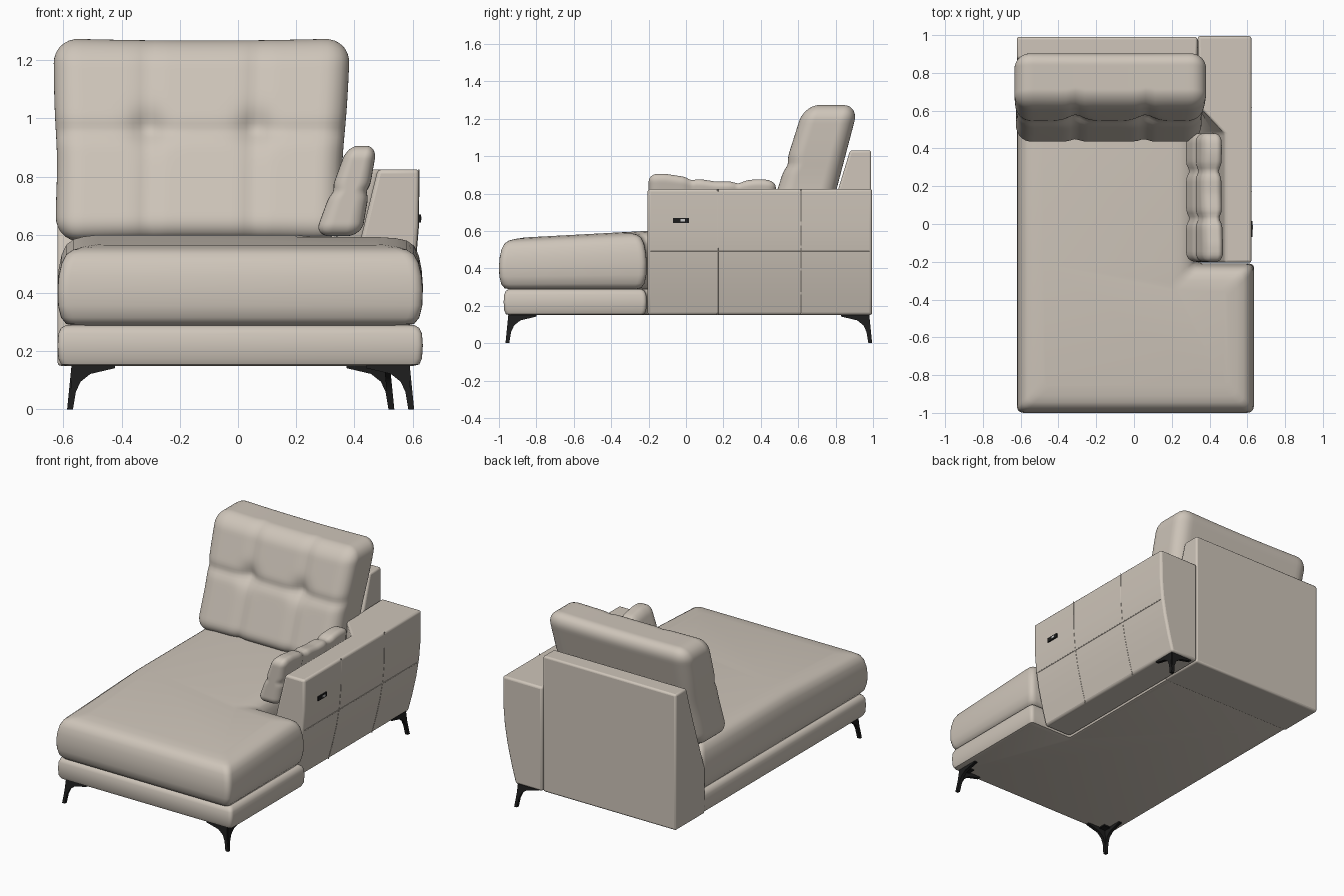
import bpy, bmesh, math
from mathutils import Vector

cube = bpy.data.objects.get("Cube")
if cube:
    bpy.data.objects.remove(cube, do_unlink=True)


def material(name, rgb, rough):
    m = bpy.data.materials.new(name)
    m.use_nodes = True
    m.diffuse_color = (*rgb, 1)
    bsdf = m.node_tree.nodes["Principled BSDF"]
    bsdf.inputs["Base Color"].default_value = (*rgb, 1)
    bsdf.inputs["Roughness"].default_value = rough
    return m


LEATHER = material("beige leather", (0.62, 0.56, 0.49), 0.6)
BLACK = material("black metal", (0.012, 0.012, 0.012), 0.5)
SILVER = material("silver", (0.6, 0.6, 0.6), 0.4)


def finish(name, bm, mat, bevel=0, angle=40):
    bmesh.ops.recalc_face_normals(bm, faces=bm.faces)
    me = bpy.data.meshes.new(name)
    bm.to_mesh(me)
    bm.free()
    me.materials.append(mat)
    ob = bpy.data.objects.new(name, me)
    bpy.context.collection.objects.link(ob)
    if bevel:
        mod = ob.modifiers.new("soft edges", "BEVEL")
        mod.width, mod.segments = bevel, 3
        mod.limit_method, mod.angle_limit = "ANGLE", math.radians(35)
    bpy.ops.object.select_all(action="DESELECT")
    ob.select_set(True)
    bpy.context.view_layer.objects.active = ob
    bpy.ops.object.shade_smooth_by_angle(angle=math.radians(angle))
    return ob


def loft(name, sections, mat, bevel=0, angle=40, cut_y=None, deform=None):
    """Skin a list of closed rings that have equal point counts."""
    bm = bmesh.new()
    rings = [[bm.verts.new(p) for p in s] for s in sections]
    for a, b in zip(rings, rings[1:]):
        for i in range(len(a)):
            j = (i + 1) % len(a)
            bm.faces.new((a[i], a[j], b[j], b[i]))
    bm.faces.new(rings[0])
    bm.faces.new(rings[-1])
    if cut_y is not None:
        geom = bm.verts[:] + bm.edges[:] + bm.faces[:]
        bmesh.ops.bisect_plane(bm, geom=geom, plane_co=(0, cut_y, 0), plane_no=(0, 1, 0))
    if deform:
        for v in bm.verts:
            v.co = deform(v.co)
    return finish(name, bm, mat, bevel, angle)


def box(name, lo, hi, mat, bevel=0):
    ring = lambda z: [(lo[0], lo[1], z), (hi[0], lo[1], z), (hi[0], hi[1], z), (lo[0], hi[1], z)]
    return loft(name, [ring(lo[2]), ring(hi[2])], mat, bevel)


def inset_outline(points, inset, radius, z):
    """Offset a right-angled outline inwards and round its corners."""
    out, n = [], len(points)
    for i in range(n):
        p = Vector(points[i])
        d1 = (p - Vector(points[i - 1])).normalized()
        d2 = (Vector(points[(i + 1) % n]) - p).normalized()
        c = p + inset * (Vector((-d1.y, d1.x)) + Vector((-d2.y, d2.x)))
        a, b = c - d1 * radius, c + d2 * radius
        for k in range(6):
            t = k / 5
            q = a * (1 - t) ** 2 + c * 2 * t * (1 - t) + b * t * t
            out.append((q.x, q.y, z))
    return out


def pillow(name, half, radius, deform, cuts=40):
    """Rounded box with a fine grid, shaped by a deform function."""
    bm = bmesh.new()
    bmesh.ops.create_cube(bm, size=2)
    bmesh.ops.subdivide_edges(bm, edges=bm.edges[:], cuts=cuts, use_grid_fill=True)
    for v in bm.verts:
        q = Vector(v.co[i] * half[i] for i in range(3))
        core = Vector(max(radius - half[i], min(half[i] - radius, q[i])) for i in range(3))
        v.co = deform(core + (q - core).normalized() * radius)
    return finish(name, bm, LEATHER, angle=60)


def bump(d, width):
    return math.exp(-(d / width) ** 2)


def cord(name, points, radius=0.003):
    cu = bpy.data.curves.new(name, "CURVE")
    cu.dimensions, cu.bevel_depth, cu.bevel_resolution = "3D", radius, 1
    sp = cu.splines.new("POLY")
    sp.points.add(len(points) - 1)
    for sp_pt, p in zip(sp.points, points):
        sp_pt.co = (*p, 1)
    cu.materials.append(LEATHER)
    ob = bpy.data.objects.new(name, cu)
    bpy.context.collection.objects.link(ob)


# Base and seat cushion share an L-shaped outline
def l_shape(front):
    return [(-0.62, front), (0.635, front), (0.635, -0.21), (0.335, -0.21), (0.335, 0.72), (-0.62, 0.72)]


base_rings = [(0.03, 0.15), (0.012, 0.155), (0.003, 0.175), (0, 0.22), (0.003, 0.26), (0.012, 0.28), (0.03, 0.29)]
loft("seat_base", [inset_outline(l_shape(-0.975), i, 0.025, z) for i, z in base_rings], LEATHER)

cushion_rings = [(0.06, 0), (0.03, 0.02), (0.012, 0.1), (0.002, 0.25), (0, 0.45), (0.004, 0.62),
                 (0.014, 0.78), (0.03, 0.89), (0.055, 0.95), (0.09, 0.98), (0.14, 1)]


def seat_slope(p):
    top = 0.563 + 0.037 * min(1, max(0, (p.y + 0.9) / 0.69))
    return Vector((p.x, p.y, 0.288 + p.z * (top - 0.288)))


loft("seat_cushion", [inset_outline(l_shape(-1.0), i, 0.04, t) for i, t in cushion_rings],
     LEATHER, cut_y=-0.21, deform=seat_slope, angle=60)

# Backrest panel: side profile swept across the width
back_profile = [(0.99, 0.15), (0.99, 1.03), (0.877, 1.03), (0.813, 0.82), (0.74, 0.6), (0.69, 0.45), (0.69, 0.15)]
loft("backrest_panel", [[(x, y, z) for y, z in back_profile] for x in (-0.62, 0.335)], LEATHER, 0.012)

# Armrest: tapered outer side, widening to full depth behind the cushions
outer = [(0.53, 0.15), (0.56, 0.26), (0.59, 0.39), (0.61, 0.51), (0.62, 0.63), (0.622, 0.825)]


def arm_section(y, top_x, mid_x):
    return [(x, y, z) for x, z in outer + [(top_x, 0.825), (mid_x, 0.58), (0.337, 0.15)]]


loft("armrest", [arm_section(-0.205, 0.48, 0.42), arm_section(0.48, 0.48, 0.42),
                 arm_section(0.62, 0.345, 0.34), arm_section(0.995, 0.337, 0.337)], LEATHER, 0.014)

# Stitched seams on the armrest
for i, y in enumerate((0.17, 0.615)):
    cord(f"arm_seam_{i + 1}", [(x - 0.001, y, z) for x, z in outer])
cord("arm_seam_long", [(0.606, -0.19, 0.49), (0.606, 0.98, 0.49)])

# Control plate on the armrest
box("control_plate", (0.62, -0.07, 0.643), (0.628, 0.015, 0.67), BLACK)
box("control_button", (0.627, -0.03, 0.65), (0.63, -0.005, 0.663), SILVER)


# Tufted back cushion, leaning backwards
def shape_back(p):
    x, y, z = p
    w = z / 0.345
    if y < 0:
        seams = [bump(x - s, 0.03) for s in (-0.18, 0.19)]
        row = bump(z - 0.03, 0.03)
        y += 0.012 * max(seams) + 0.012 * row
        y += 0.03 * max(bump(x - s, 0.06) for s in (-0.18, 0.19)) * bump(z - 0.045, 0.06)
    y *= 1 - 0.06 * w
    x *= 1 + 0.02 * w - 0.015 * bump(w + 0.2, 0.4)
    z += 0.008 * w * (x / 0.5) ** 2
    return Vector((x - 0.13 + 0.006 * w, 0.677 + y + 0.29 * z, 0.925 + z))


pillow("back_cushion", (0.5, 0.155, 0.342), 0.085, shape_back)


# Small side cushion leaning against the armrest
def shape_side(p):
    x, y, z = p
    w = z / 0.15
    x *= 1 - 0.22 * w
    groove = max(bump(y - s, 0.025) for s in (-0.11, 0.14))
    x *= 1 - 0.22 * groove
    x -= math.copysign(0.008, x) * bump(z, 0.018)
    if z > 0:
        z -= w * (0.012 * groove + 0.04 * min(1, max(0, (y + 0.25) / 0.27)) - 0.012 * bump(y - 0.25, 0.08))
    return Vector((0.385 + x + 0.27 * z, 0.14 + y, 0.75 + z))


pillow("side_cushion", (0.066, 0.34, 0.155), 0.045, shape_side, cuts=36)

# Curved legs: two fins meeting at the outer corner
fin = [(0, 0), (0.02, 0), (0.03, 0.06), (0.046, 0.095), (0.08, 0.122), (0.165, 0.142),
       (0.165, 0.152), (0.018, 0.152), (0.014, 0.08)]


def leg(name, x, y, sx, sy):
    for part, along_x in (("side", True), ("front", False)):
        rings = []
        for across in (0, 0.02):
            ring = []
            for d, z in fin:
                lean = across + 0.1 * z
                dx, dy = (d, lean) if along_x else (lean, d)
                ring.append((x + sx * dx, y + sy * dy, z))
            rings.append(ring)
        loft(f"{name}_{part}_fin", rings, BLACK, angle=50)
    xs, ys = sorted((x + sx * 0.015, x + sx * 0.08)), sorted((y + sy * 0.015, y + sy * 0.08))
    box(f"{name}_plate", (xs[0], ys[0], 0.142), (xs[1], ys[1], 0.152), BLACK)


leg("front_right_leg", -0.587, -0.965, 1, 1)
leg("front_left_leg", 0.605, -0.965, -1, 1)
leg("rear_left_leg", 0.537, 0.995, -1, -1)
